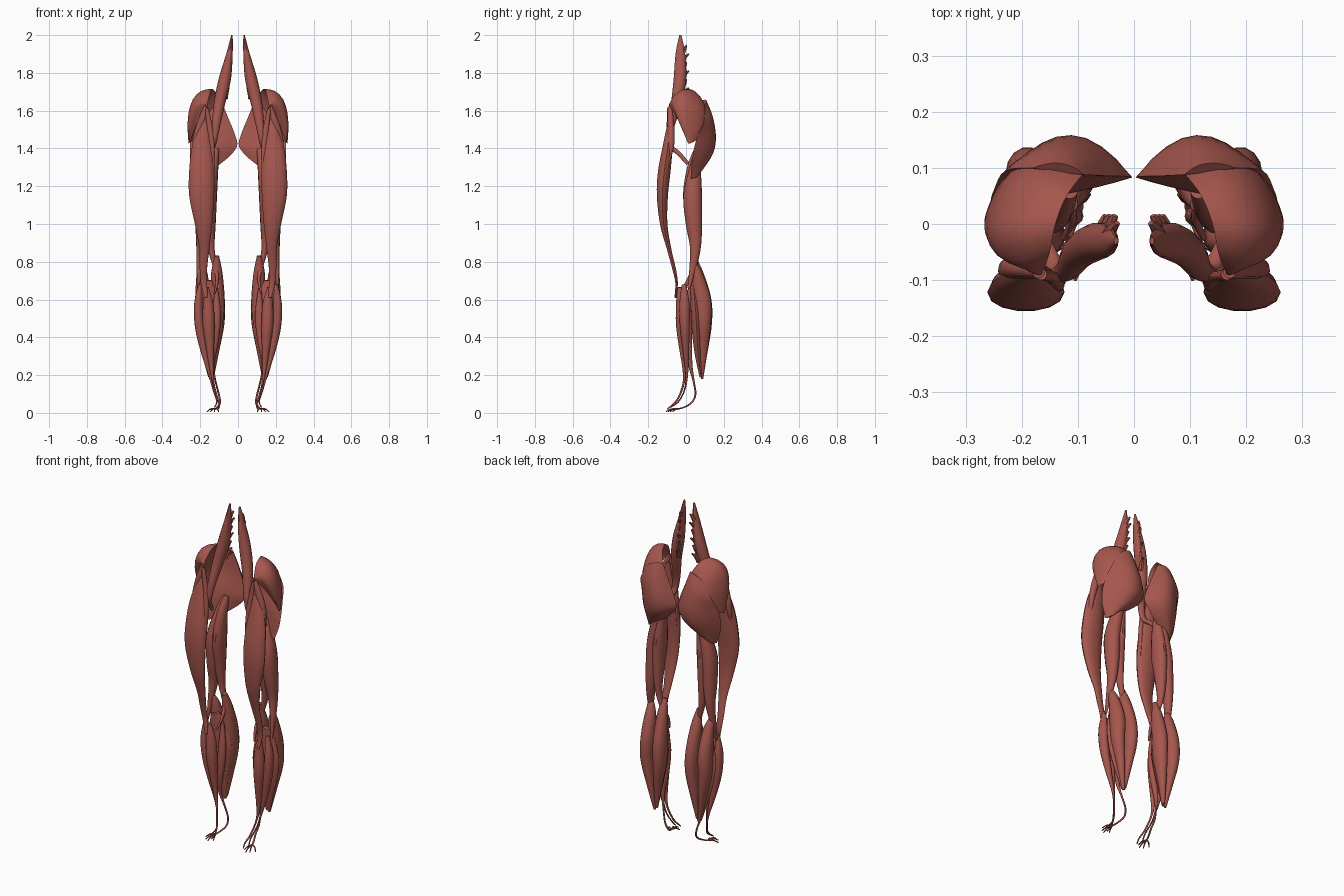
import bpy, bmesh, math
from mathutils import Vector

mat = bpy.data.materials.new("muscle_red")
mat.diffuse_color = (0.38, 0.095, 0.075, 1)


def spline(pts, steps):
    """Catmull-Rom through tuples of any length."""
    out = []
    n = len(pts)
    for i in range(n - 1):
        p0, p1, p2, p3 = pts[max(i - 1, 0)], pts[i], pts[i + 1], pts[min(i + 2, n - 1)]
        for k in range(steps):
            t = k / steps
            out.append([0.5 * (2 * b + (c - a) * t + (2 * a - 5 * b + 4 * c - d) * t * t
                               + (3 * b - a - 3 * c + d) * t ** 3)
                        for a, b, c, d in zip(p0, p1, p2, p3)])
    out.append(list(pts[-1]))
    return out


def loft(name, rings):
    """Skin closed rings, cap the ends and mirror to the other leg."""
    bm = bmesh.new()
    vs = [[bm.verts.new(p) for p in r] for r in rings]
    n = len(vs[0])
    for a, b in zip(vs, vs[1:]):
        for i in range(n):
            j = (i + 1) % n
            bm.faces.new((a[i], a[j], b[j], b[i]))
    bm.faces.new(vs[0])
    bm.faces.new(vs[-1])
    bmesh.ops.recalc_face_normals(bm, faces=bm.faces)
    me = bpy.data.meshes.new(name)
    bm.to_mesh(me)
    bm.free()
    me.materials.append(mat)
    ob = bpy.data.objects.new(name, me)
    bpy.context.collection.objects.link(ob)
    bpy.ops.object.select_all(action='DESELECT')
    ob.select_set(True)
    bpy.context.view_layer.objects.active = ob
    bpy.ops.object.shade_smooth_by_angle(angle=math.radians(35))
    ob.modifiers.new("other_side", 'MIRROR').use_mirror_merge = False
    return ob


def belly(name, stations, turn=0, sides=14, steps=4):
    """Muscle along a path; each station is x, y, z, half width, half depth."""
    s = spline(stations, steps)
    c = [Vector(p[:3]) for p in s]
    rings = []
    for i, p in enumerate(s):
        t = (c[min(i + 1, len(c) - 1)] - c[max(i - 1, 0)]).normalized()
        u = Vector((math.cos(turn), math.sin(turn), 0))
        u = (u - t * u.dot(t)).normalized()
        v = t.cross(u)
        rx, ry = max(p[3], .003), max(p[4], .003)
        rings.append([c[i] + u * rx * math.cos(a) + v * ry * math.sin(a)
                      for a in (2 * math.pi * k / sides for k in range(sides))])
    return loft(name, rings)


def sheet(name, rows, hollow, n=9):
    """Curved fan muscle; each row is edge, bulge and opposite edge."""
    rings = []
    for r in spline([a + b + c for a, b, c in rows], 4):
        a, m, b = Vector(r[0:3]), Vector(r[3:6]), Vector(r[6:9])
        mid = (a + b) / 2

        def arc(peak, t):
            ctrl = peak * 2 - mid
            return a * (1 - t) ** 2 + ctrl * 2 * t * (1 - t) + b * t * t
        inner = mid + (m - mid) * hollow
        rings.append([arc(m, k / n) for k in range(n + 1)]
                     + [arc(inner, k / n) for k in range(n - 1, 0, -1)])
    return loft(name, rings)


# Hip flexor rising along the spine, with its small root slips
belly("hip_flexor", [(.032, -.03, 2, .004, .006), (.045, -.03, 1.9, .017, .026),
                     (.069, -.032, 1.77, .032, .034), (.098, -.05, 1.64, .03, .03),
                     (.117, -.08, 1.52, .022, .02), (.135, -.085, 1.42, .018, .013),
                     (.155, -.04, 1.375, .012, .012), (.175, .01, 1.32, .006, .01)])
for i in range(6):
    z = 1.95 - i * .045
    x = .036 + i * .004
    belly("flexor_slip", [(x + .012, -.025, z - .06, .014, .016), (x + .004, -.008, z - .025, .011, .012),
                          (x - .006, .002 + .013 * (i % 2), z - .005, .006, .004)], sides=6, steps=2)

# Buttock muscles
sheet("large_buttock", [
    ((.09, .088, 1.655), (.13, .108, 1.655), (.18, .1, 1.63)),
    ((.055, .086, 1.57), (.13, .142, 1.57), (.23, .095, 1.54)),
    ((.015, .085, 1.47), (.125, .158, 1.47), (.25, .06, 1.46)),
    ((.006, .082, 1.41), (.13, .148, 1.39), (.255, .04, 1.39)),
    ((.06, .075, 1.345), (.15, .118, 1.33), (.248, .03, 1.32)),
    ((.175, .045, 1.26), (.2, .06, 1.25), (.22, .025, 1.24))], -.1)
sheet("upper_buttock", [
    ((.165, -.09, 1.62), (.2, -.07, 1.61), (.25, .015, 1.44)),
    ((.15, -.05, 1.69), (.238, -.06, 1.62), (.257, .01, 1.43)),
    ((.14, .0, 1.715), (.246, -.005, 1.645), (.262, .015, 1.425)),
    ((.12, .05, 1.70), (.215, .08, 1.61), (.257, .03, 1.43)),
    ((.09, .09, 1.64), (.175, .125, 1.54), (.245, .05, 1.44))], .5)

# Front thigh with its tendon to the knee
belly("front_thigh", [(.17, -.075, 1.58, .01, .01), (.182, -.085, 1.5, .03, .02),
                      (.19, -.098, 1.4, .055, .028), (.192, -.116, 1.27, .067, .034),
                      (.192, -.125, 1.15, .066, .03), (.182, -.118, 1.0, .046, .02),
                      (.178, -.09, .87, .027, .012), (.183, -.065, .77, .02, .01),
                      (.18, -.05, .69, .017, .007), (.17, -.056, .61, .008, .005)])
belly("outer_hip_strap", [(.17, -.085, 1.62, .012, .012), (.2, -.08, 1.52, .022, .018),
                          (.226, -.08, 1.42, .016, .018), (.23, -.1, 1.3, .006, .008)])
belly("inner_hip_strap", [(.165, -.09, 1.61, .01, .01), (.145, -.095, 1.48, .016, .01),
                          (.135, -.105, 1.35, .012, .014), (.135, -.115, 1.2, .004, .01)])

# Back thigh pair
belly("outer_hamstring", [(.13, .065, 1.4, .015, .015), (.15, .05, 1.3, .03, .03),
                          (.18, .035, 1.15, .04, .05), (.188, .042, 1.0, .037, .044),
                          (.195, .05, .88, .026, .03), (.205, .035, .76, .014, .018),
                          (.21, .015, .66, .006, .008)])
belly("inner_hamstring", [(.115, .06, 1.4, .015, .015), (.13, .04, 1.3, .026, .034),
                          (.145, .035, 1.15, .034, .052), (.148, .045, 1.0, .03, .037),
                          (.142, .052, .87, .018, .022), (.12, .045, .77, .012, .013),
                          (.11, .01, .7, .008, .01), (.125, -.025, .63, .005, .006)])

# Calf heads and the flat muscle under them
belly("inner_calf", [(.112, .035, .83, .012, .014), (.112, .06, .74, .03, .032),
                     (.107, .085, .6, .037, .05), (.106, .092, .48, .035, .047),
                     (.12, .09, .34, .023, .028), (.135, .083, .2, .01, .008)])
belly("outer_calf", [(.2, .04, .8, .012, .012), (.19, .06, .73, .03, .03),
                     (.188, .085, .6, .039, .048), (.19, .092, .48, .036, .042),
                     (.17, .09, .34, .023, .027), (.145, .085, .18, .008, .006)])
belly("under_calf", [(.17, .035, .7, .03, .014), (.155, .05, .55, .076, .026),
                     (.155, .058, .42, .066, .026), (.15, .066, .3, .038, .018),
                     (.143, .08, .19, .015, .008)])

# Shin muscles running into thin tendons
belly("shin", [(.165, -.035, .665, .01, .012), (.158, -.028, .58, .027, .025),
               (.155, -.024, .47, .032, .03), (.148, -.016, .35, .022, .022),
               (.14, -.008, .24, .012, .012), (.13, -.012, .16, .005, .006),
               (.11, -.04, .08, .005, .005), (.098, -.075, .04, .004, .004),
               (.105, -.1, .02, .003, .003)])
belly("outer_shin", [(.2, -.01, .68, .01, .012), (.21, -.008, .57, .023, .028),
                     (.202, -.006, .45, .025, .026), (.178, .0, .32, .018, .016),
                     (.15, .004, .2, .007, .007), (.13, -.008, .12, .004, .004),
                     (.112, -.04, .06, .004, .004), (.125, -.08, .03, .003, .003)])
belly("deep_shin", [(.115, .02, .66, .008, .01), (.113, .014, .52, .023, .018),
                    (.124, .015, .38, .021, .018), (.135, .022, .26, .01, .012),
                    (.122, .038, .18, .005, .006), (.102, .05, .1, .005, .005),
                    (.095, .03, .055, .005, .005), (.11, -.01, .03, .005, .004),
                    (.122, -.045, .02, .005, .004)])

# Toe tendons fanning out from the sole
for dx, y in ((-.018, -.085), (.005, -.105), (.025, -.095), (.044, -.07)):
    belly("toe_tendon", [(.12, -.035, .022, .004, .004), (.12 + dx * .6, y * .75, .02, .004, .004),
                         (.12 + dx, y, .006, .003, .003)], sides=6)
